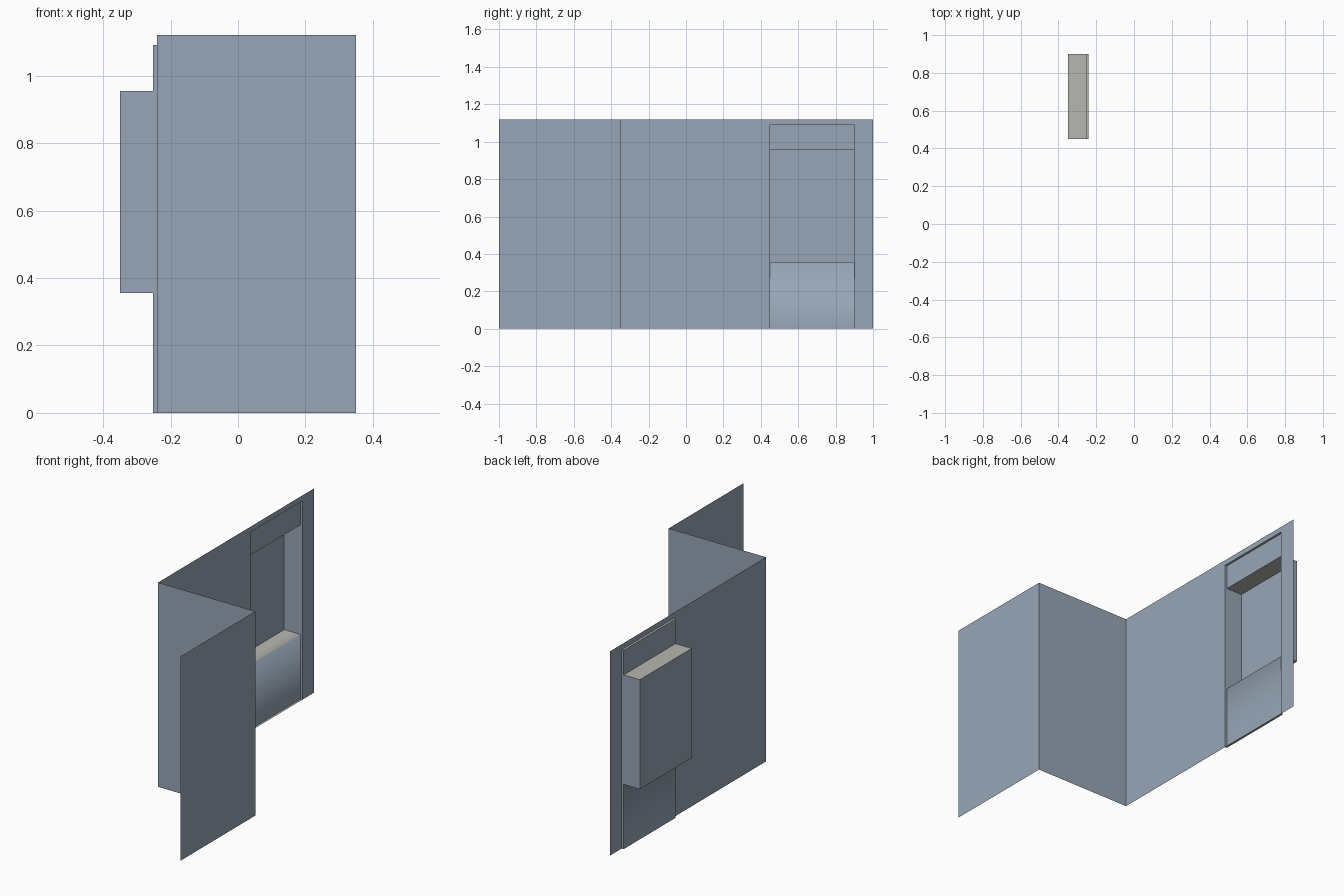
import bpy

cube = bpy.data.objects.get("Cube")
if cube:
    bpy.data.objects.remove(cube, do_unlink=True)


def make_material(name, rgb):
    mat = bpy.data.materials.new(name)
    mat.use_nodes = True
    mat.diffuse_color = (*rgb, 1)
    mat.node_tree.nodes["Principled BSDF"].inputs["Base Color"].default_value = (*rgb, 1)
    return mat


blue_grey = make_material("blue_grey", (0.31, 0.38, 0.47))
warm_grey = make_material("warm_grey", (0.47, 0.47, 0.44))

# Main levels and depths
H, HEAD, NICHE_TOP, SILL = 1.12, 1.09, 0.955, 0.355
WALL_X, PANEL_X, BACK_X = -0.24, -0.252, -0.35
FRONT_X, FRONT_Y, BEND_Y, BACK_Y = 0.35, -1.0, -0.35, 1.0
Y0, Y1 = 0.45, 0.90


def make_object(name, verts, faces, smooth=False):
    """Sheet mesh; level faces are warm grey and upright ones blue grey."""
    mesh = bpy.data.meshes.new(name)
    mesh.from_pydata(verts, [], faces)
    mesh.materials.append(blue_grey)
    mesh.materials.append(warm_grey)
    mesh.update()
    for p in mesh.polygons:
        p.material_index = int(abs(p.normal.z) > 0.7)
        p.use_smooth = smooth
    obj = bpy.data.objects.new(name, mesh)
    bpy.context.collection.objects.link(obj)
    return obj


def strip(name, profile, smooth=False):
    """Sweep an (x, z) profile across the width of the opening."""
    n = len(profile)
    verts = [(x, y, z) for y in (Y0, Y1) for x, z in profile]
    faces = [(i, i + 1, n + i + 1, n + i) for i in range(n - 1)]
    return make_object(name, verts, faces, smooth)


def upright(name, a, b):
    """Wall sheet between two plan points."""
    verts = [(*a, 0), (*b, 0), (*b, H), (*a, H)]
    return make_object(name, verts, [(0, 1, 2, 3)])


# Folded wall: front leaf and cross leaf
upright("front_wall", (FRONT_X, FRONT_Y), (FRONT_X, BEND_Y))
upright("cross_wall", (WALL_X, BEND_Y), (FRONT_X, BEND_Y))

# Long leaf with the tall opening notched out of it
outline = [(BEND_Y, 0), (Y0, 0), (Y0, HEAD), (Y1, HEAD),
           (Y1, 0), (BACK_Y, 0), (BACK_Y, H), (BEND_Y, H)]
make_object("long_wall", [(WALL_X, y, z) for y, z in outline],
            [tuple(range(len(outline)))])

# Recess: head and upper panel, niche, softly shaded apron and sill, threshold
strip("upper_panel", [(WALL_X, HEAD), (PANEL_X, HEAD), (PANEL_X, NICHE_TOP)])
strip("niche_back", [(PANEL_X, NICHE_TOP), (BACK_X, NICHE_TOP), (BACK_X, SILL)])
strip("sill_and_apron", [(BACK_X, SILL), (PANEL_X, SILL), (PANEL_X, 0)], smooth=True)
strip("threshold", [(PANEL_X, 0), (WALL_X, 0)])

# Side cheeks of the shallow recess and the deep niche
for side, y, step in (("right", Y0, 1), ("left", Y1, -1)):
    for part, xa, xb, za, zb in (("recess", PANEL_X, WALL_X, 0, HEAD),
                                 ("niche", BACK_X, PANEL_X, SILL, NICHE_TOP)):
        quad = [(xa, y, za), (xa, y, zb), (xb, y, zb), (xb, y, za)]
        make_object(f"{part}_cheek_{side}", quad[::step], [(0, 1, 2, 3)])
